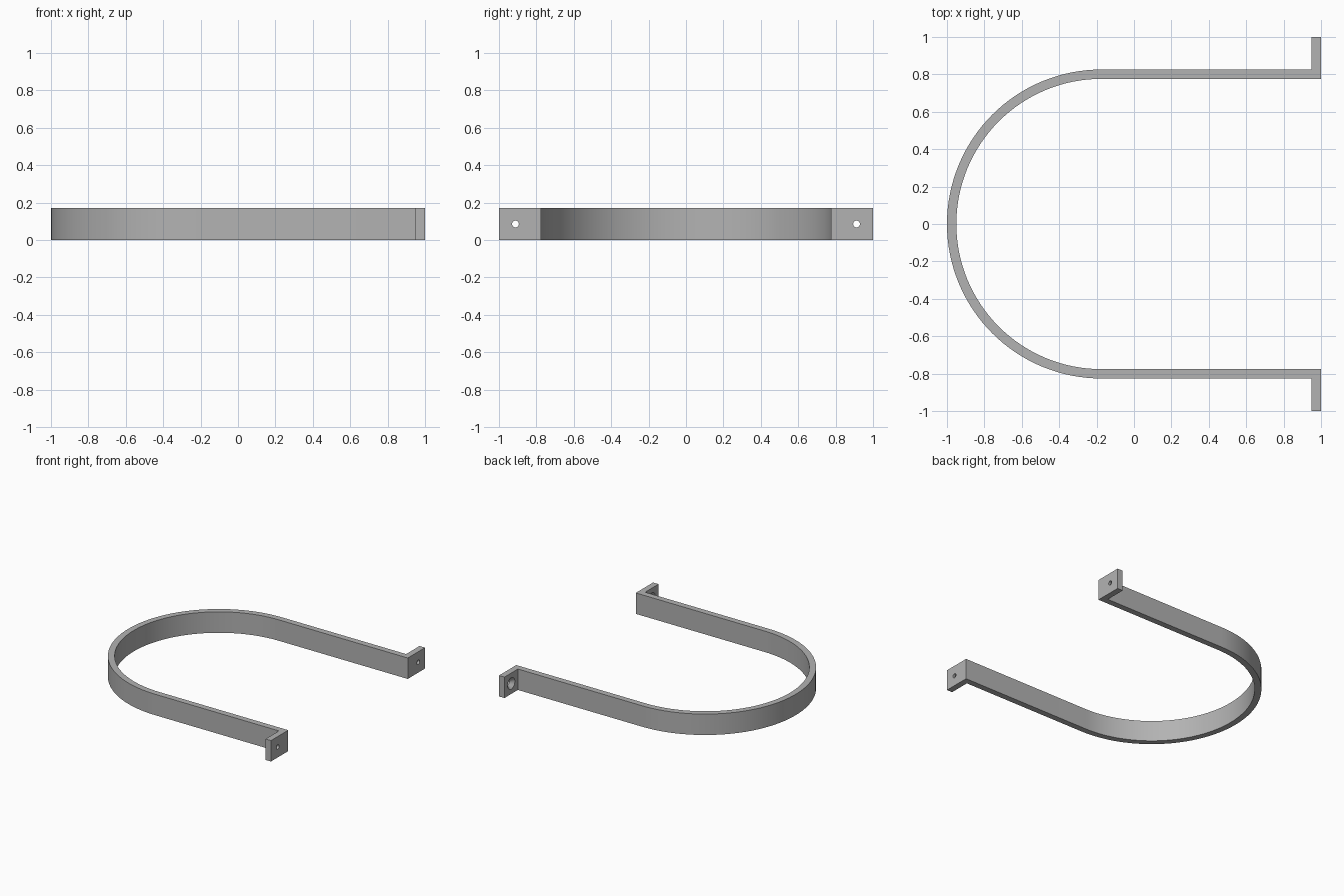
import bpy, bmesh, math

cube = bpy.data.objects.get("Cube")
if cube:
    bpy.data.objects.remove(cube, do_unlink=True)

HEIGHT, THICK = 0.172, 0.05
OUTER = 0.826
CENTRE_X = OUTER - 1
HOLE_Y, HOLE_Z = 0.912, HEIGHT / 2

grey = bpy.data.materials.new("grey_metal")
grey.use_nodes = True
colour = (0.45, 0.45, 0.45, 1)
grey.diffuse_color = colour
grey.node_tree.nodes["Principled BSDF"].inputs["Base Color"].default_value = colour


def make_object(name, bm):
    bmesh.ops.recalc_face_normals(bm, faces=bm.faces)
    mesh = bpy.data.meshes.new(name)
    bm.to_mesh(mesh)
    bm.free()
    obj = bpy.data.objects.new(name, mesh)
    bpy.context.collection.objects.link(obj)
    mesh.materials.append(grey)
    return obj


def half_circle(radius, steps=64):
    return [(CENTRE_X + radius * math.cos(a), radius * math.sin(a))
            for a in (math.pi * (0.5 + i / steps) for i in range(steps + 1))]


# Strap outline: outer edge with end flanges, then back along the inner edge
inner = OUTER - THICK
flange_top = [(1, inner), (1, 1), (1 - THICK, 1), (1 - THICK, OUTER)]
flange_bottom = [(x, -y) for x, y in reversed(flange_top)]
outline = flange_top + half_circle(OUTER) + flange_bottom + half_circle(inner)[::-1]
bm = bmesh.new()
face = bm.faces.new([bm.verts.new((x, y, 0)) for x, y in outline])
up = bmesh.ops.extrude_face_region(bm, geom=[face])
bmesh.ops.translate(bm, vec=(0, 0, HEIGHT),
                    verts=[v for v in up["geom"] if isinstance(v, bmesh.types.BMVert)])
strap = make_object("strap_bracket", bm)

# Countersunk screw holes, wide on the inner side of each flange
profile = [(0.9, 0.047), (1 - THICK, 0.047), (0.98, 0.018), (1.05, 0.018)]
bm = bmesh.new()
for side in (-1, 1):
    rings = []
    for x, r in profile:
        rings.append([bm.verts.new((x, side * HOLE_Y + r * math.cos(a), HOLE_Z + r * math.sin(a)))
                      for a in (math.tau * i / 32 for i in range(32))])
    for a, b in zip(rings, rings[1:]):
        for i in range(32):
            j = (i + 1) % 32
            bm.faces.new((a[i], a[j], b[j], b[i]))
    bm.faces.new(rings[0])
    bm.faces.new(rings[-1])
cutter = make_object("screw_hole_cutter", bm)
cutter.hide_render = True

# Cut the holes and keep the result
cut = strap.modifiers.new("screw_holes", "BOOLEAN")
cut.operation = "DIFFERENCE"
cut.solver = "EXACT"
cut.object = cutter
bpy.ops.object.select_all(action="DESELECT")
strap.select_set(True)
bpy.context.view_layer.objects.active = strap
bpy.ops.object.modifier_apply(modifier=cut.name)
bpy.data.objects.remove(cutter, do_unlink=True)
bpy.ops.object.shade_smooth_by_angle(angle=math.radians(30))
